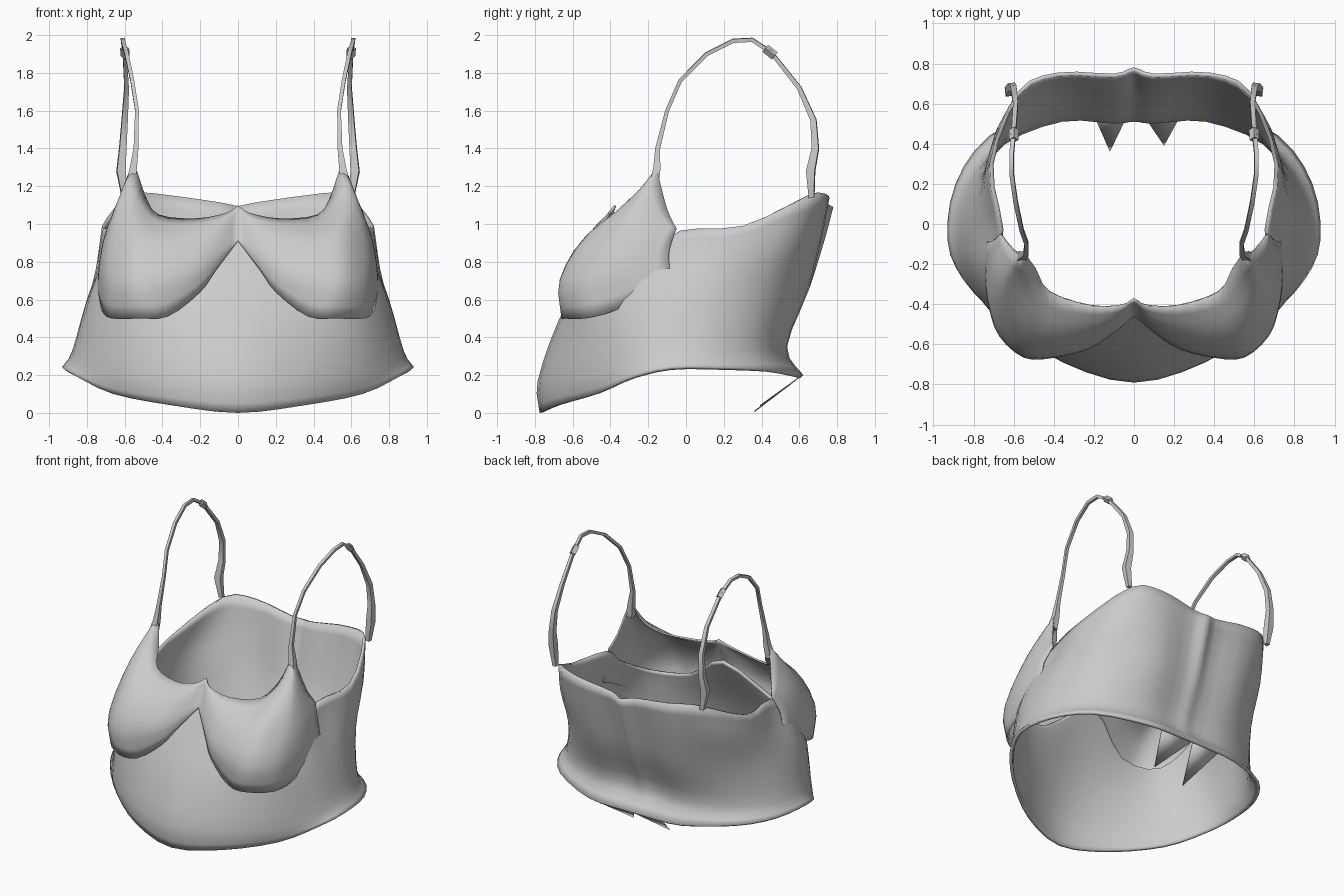
import bpy
import bmesh
from mathutils import Vector

if "Cube" in bpy.data.objects:
    bpy.data.objects.remove(bpy.data.objects["Cube"], do_unlink=True)

fabric = bpy.data.materials.new("pale grey fabric")
fabric.use_nodes = True
fabric.diffuse_color = (0.6, 0.6, 0.6, 1)
fabric.node_tree.nodes["Principled BSDF"].inputs["Base Color"].default_value = (0.6, 0.6, 0.6, 1)


def smooth_path(points, steps, mirrored=False):
    """Pass a smooth curve through the points."""
    pts = [Vector(p) for p in points]
    if mirrored:
        first, last = [Vector((-p.x, p.y, p.z)) for p in (pts[1], pts[-2])]
    else:
        first, last = 2 * pts[0] - pts[1], 2 * pts[-1] - pts[-2]
    pts = [first] + pts + [last]
    path = []
    for a, b, c, d in zip(pts, pts[1:], pts[2:], pts[3:]):
        for i in range(steps):
            t = i / steps
            path.append(0.5 * (2 * b + (c - a) * t + (2 * a - 5 * b + 4 * c - d) * t ** 2
                               + (3 * b - a - 3 * c + d) * t ** 3))
    path.append(pts[-2])
    return path


def finish(obj, angle=1.0):
    obj.data.materials.clear()
    obj.data.materials.append(fabric)
    bpy.ops.object.select_all(action="DESELECT")
    obj.select_set(True)
    bpy.context.view_layer.objects.active = obj
    bpy.ops.object.shade_smooth_by_angle(angle=angle)


def new_object(name, bm):
    mesh = bpy.data.meshes.new(name)
    bm.to_mesh(mesh)
    bm.free()
    obj = bpy.data.objects.new(name, mesh)
    bpy.context.collection.objects.link(obj)
    return obj


def add_mirror(obj):
    mirror = obj.modifiers.new("both sides", "MIRROR")
    mirror.use_clip = True
    mirror.merge_threshold = 0.002


def cloth(name, guides, thickness, mirrored=False):
    """Loft a sheet through guide curves, listed from the bottom up."""
    rows = [smooth_path(g, 3, mirrored) for g in guides]
    columns = [smooth_path(c, 3) for c in zip(*rows)]
    bm = bmesh.new()
    grid = [[bm.verts.new(p) for p in col] for col in columns]
    for left, right in zip(grid, grid[1:]):
        for j in range(len(left) - 1):
            bm.faces.new((left[j], right[j], right[j + 1], left[j + 1]))
    obj = new_object(name, bm)
    finish(obj)
    add_mirror(obj)
    solid = obj.modifiers.new("cloth thickness", "SOLIDIFY")
    solid.thickness = thickness
    solid.offset = -1
    return obj


# Body panel: half rings from front centre round to back centre
hem = [(0, -.775, 0), (.35, -.68, .04), (.66, -.47, .1), (.85, -.28, .19), (.93, -.08, .24),
       (.89, .2, .24), (.72, .44, .23), (.38, .6, .2), (.1, .62, .2), (0, .62, .2)]
lip = [(0, -.785, .17), (.35, -.69, .18), (.65, -.5, .2), (.83, -.27, .27), (.88, -.06, .32),
       (.84, .18, .33), (.66, .41, .34), (.36, .53, .35), (.1, .52, .35), (0, .53, .35)]
waist = [(0, -.67, .5), (.35, -.62, .47), (.64, -.48, .47), (.78, -.26, .55), (.8, -.04, .6),
         (.77, .2, .61), (.64, .46, .64), (.36, .64, .65), (.1, .63, .65), (0, .65, .65)]
chest = [(0, -.49, .83), (.34, -.56, .64), (.62, -.47, .62), (.73, -.23, .74), (.71, -.03, .82),
         (.74, .25, .84), (.64, .55, .9), (.38, .71, .92), (.1, .7, .92), (0, .735, .92)]
top_edge = [(0, -.44, .92), (.33, -.54, .7), (.61, -.46, .68), (.7, -.22, .82), (.67, -.03, .965),
            (.72, .3, .99), (.58, .66, 1.15), (.38, .755, 1.15), (.1, .75, 1.11), (0, .78, 1.09)]
cloth("body_panel", [hem, lip, waist, chest, top_edge], .02, mirrored=True)

# Cups: from the centre seam out to the armhole
cup_bottom = [(0, -.46, .91), (.12, -.55, .75), (.2, -.6, .64), (.37, -.645, .51), (.52, -.65, .5),
              (.67, -.53, .5), (.72, -.38, .54), (.745, -.22, .63), (.74, -.08, .7)]
cup_full = [(0, -.455, .93), (.1, -.54, .84), (.24, -.625, .76), (.42, -.665, .71), (.56, -.655, .71),
            (.67, -.55, .72), (.72, -.42, .75), (.737, -.28, .78), (.72, -.09, .84)]
cup_upper = [(0, -.42, 1), (.1, -.49, .97), (.24, -.53, .93), (.43, -.545, .92), (.55, -.48, .98),
             (.63, -.36, 1.03), (.675, -.3, 1.01), (.7, -.2, .96), (.69, -.07, .92)]
neckline = [(0, -.38, 1.1), (.06, -.41, 1.06), (.22, -.41, 1.03), (.42, -.34, 1.05), (.49, -.22, 1.15),
            (.54, -.16, 1.29), (.58, -.15, 1.27), (.63, -.1, 1.08), (.67, -.05, .975)]
cloth("cups", [cup_bottom, cup_full, cup_upper, neckline], .012)


# Straps: diamond-section ribbons whose radius flares at both ends
def strap(name, points, radii):
    curve = bpy.data.curves.new(name, "CURVE")
    curve.dimensions = "3D"
    curve.bevel_depth = 1
    curve.bevel_resolution = 0
    curve.use_fill_caps = True
    line = curve.splines.new("POLY")
    line.points.add(len(points) - 1)
    for spot, place, radius in zip(line.points, points, radii):
        spot.co = (*place, 1)
        spot.radius = radius
    obj = bpy.data.objects.new(name, curve)
    bpy.context.collection.objects.link(obj)
    bpy.ops.object.select_all(action="DESELECT")
    obj.select_set(True)
    bpy.context.view_layer.objects.active = obj
    bpy.ops.object.convert(target="MESH")
    finish(bpy.context.object)
    add_mirror(bpy.context.object)


strap("shoulder_straps",
      [(.57, -.17, 1.2), (.555, -.155, 1.29), (.54, -.15, 1.4), (.535, -.1, 1.6), (.56, -.03, 1.76),
       (.59, .11, 1.9), (.61, .25, 1.97), (.61, .35, 1.975), (.6, .45, 1.91), (.59, .6, 1.72),
       (.6, .675, 1.55), (.61, .685, 1.4), (.62, .66, 1.28), (.6, .665, 1.14)],
      [.035, .027, .018, .014, .014, .015, .015, .015, .015, .017, .022, .026, .032, .02])
strap("strap_sliders", [(.6, .42, 1.93), (.598, .47, 1.89)], [.024, .024])

# Back tags: two pointed flaps hanging forward from the back hem
bm = bmesh.new()
for start, tip, end in ((-.23, (-.12, .36, .01), 0), (0, (.15, .39, .04), .27)):
    bm.faces.new([bm.verts.new(p) for p in ((start, .61, .2), tip, (end, .61, .2))])
tags = new_object("back_tags", bm)
finish(tags)
tags.modifiers.new("cloth thickness", "SOLIDIFY").thickness = .006
